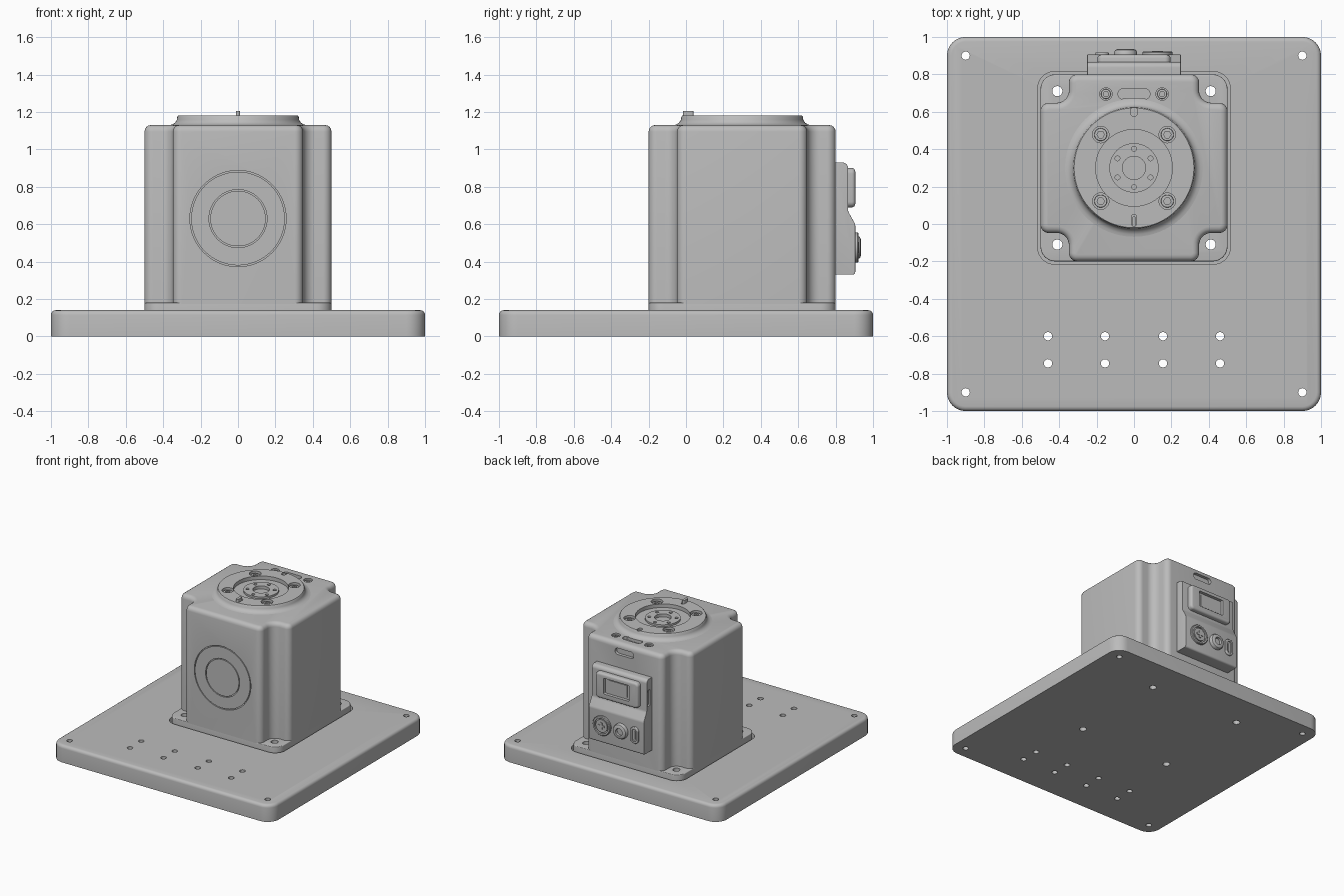
import bpy, bmesh, math
from mathutils import Matrix, Vector

cube = bpy.data.objects.get("Cube")
if cube:
    bpy.data.objects.remove(cube, do_unlink=True)

grey = bpy.data.materials.new("plain grey")
grey.use_nodes = True
COLOUR = (0.5, 0.5, 0.5, 1)
grey.diffuse_color = COLOUR
grey.node_tree.nodes["Principled BSDF"].inputs["Base Color"].default_value = COLOUR

# Local z points up, out of the front, out of the back, or along x
UP = Matrix.Identity(4)
FRONT = Matrix.Rotation(math.pi / 2, 4, 'X')
BACK = Matrix.Rotation(math.pi, 4, 'Z') @ FRONT
SIDE = Matrix(((0, 0, 1), (1, 0, 0), (0, 1, 0))).to_4x4()


def finish(name, bm, frame):
    bmesh.ops.recalc_face_normals(bm, faces=bm.faces)
    bm.transform(frame)
    mesh = bpy.data.meshes.new(name)
    bm.to_mesh(mesh)
    bm.free()
    mesh.materials.append(grey)
    obj = bpy.data.objects.new(name, mesh)
    bpy.context.collection.objects.link(obj)
    return obj


def rounded(points, radius, steps=8):
    """Outline with every corner replaced by an arc; radius may vary per corner."""
    pts = [Vector(p) for p in points]
    radii = radius if isinstance(radius, list) else [radius] * len(pts)
    out = []
    for i, p in enumerate(pts):
        a = (pts[i - 1] - p).normalized()
        b = (pts[(i + 1) % len(pts)] - p).normalized()
        half = a.angle(b) / 2
        r = radii[i]
        centre = p + (a + b).normalized() * r / math.sin(half)
        start = p + a * r / math.tan(half) - centre
        end = p + b * r / math.tan(half) - centre
        turn = start.angle_signed(end)
        for k in range(steps + 1):
            out.append(centre + Matrix.Rotation(-turn * k / steps, 2) @ start)
    return out


def box(cx, cy, hx, hy, r):
    return rounded([(cx - hx, cy - hy), (cx + hx, cy - hy),
                    (cx + hx, cy + hy), (cx - hx, cy + hy)], r)


def circle(cx, cy, r, n=32, phase=0):
    return [(cx + r * math.cos(phase + math.tau * i / n),
             cy + r * math.sin(phase + math.tau * i / n)) for i in range(n)]


def prism(name, outline, z0, z1, frame=UP, bevel=0, both=False):
    bm = bmesh.new()
    base = bm.faces.new([bm.verts.new((p[0], p[1], z0)) for p in outline])
    side = bmesh.ops.extrude_face_region(bm, geom=[base], use_keep_orig=True)
    top = [g for g in side["geom"] if isinstance(g, bmesh.types.BMFace)][0]
    bmesh.ops.translate(bm, verts=top.verts, vec=(0, 0, z1 - z0))
    if bevel:
        edges = list(top.edges) + (list(base.edges) if both else [])
        bmesh.ops.bevel(bm, geom=edges, offset=bevel, segments=4,
                        profile=0.5, affect='EDGES', clamp_overlap=True)
    return finish(name, bm, frame)


def lathe(name, profile, cx, cy, frame=UP, n=64):
    """Turn a closed (radius, height) loop round the local z axis."""
    bm = bmesh.new()
    rings = [[bm.verts.new((x, y, z)) for x, y in circle(cx, cy, r, n)] for r, z in profile]
    for j, ring in enumerate(rings):
        low = rings[j - 1]
        if profile[j][0] + profile[j - 1][0] > 0:
            for i in range(n):
                k = (i + 1) % n
                bm.faces.new((low[i], low[k], ring[k], ring[i]))
    bmesh.ops.remove_doubles(bm, verts=bm.verts, dist=1e-5)
    return finish(name, bm, frame)


def cut(target, *cutters):
    for c in cutters:
        c.hide_render = True
        mod = target.modifiers.new("cut", 'BOOLEAN')
        mod.operation, mod.solver, mod.object = 'DIFFERENCE', 'EXACT', c
        bpy.context.view_layer.objects.active = target
        bpy.ops.object.modifier_apply(modifier=mod.name)
        bpy.data.objects.remove(c, do_unlink=True)


def drill(target, spots, r, z0, z1, frame=UP):
    cut(target, *[prism("cutter", circle(x, y, r), z0, z1, frame) for x, y in spots])


CY = 0.3  # housing centre in y
corners = [(sx, sy) for sx in (-1, 1) for sy in (-1, 1)]
flange_holes = [(sx * 0.41, CY + sy * 0.41) for sx, sy in corners]

# Base plate with pocket and holes
plate = prism("base_plate", box(0, 0, 1, 1, 0.1), 0, 0.14, bevel=0.025)
cut(plate, prism("cutter", box(0, CY, 0.515, 0.515, 0.09), 0.1, 0.3))
drill(plate, [(sx * 0.9, sy * 0.9) for sx, sy in corners]
      + [(x, y) for x in (-0.46, -0.155, 0.155, 0.46) for y in (-0.6, -0.745)], 0.022, -0.1, 0.3)
drill(plate, flange_holes, 0.027, -0.1, 0.3)

# Mounting flange
flange = prism("mounting_flange", box(0, CY, 0.5, 0.5, 0.08), 0.1, 0.18, bevel=0.006)
drill(flange, flange_holes, 0.027, 0, 0.3)

# Housing with notched corners
A, B = 0.348, 0.5
quarter = [(B, A, 0.045), (A, A, 0.065), (A, B, 0.045)]
cross, radii = [], []
for k in range(4):
    for x, y, r in quarter:
        p = Matrix.Rotation(k * math.pi / 2, 2) @ Vector((x, y))
        cross.append((p.x, p.y + CY))
        radii.append(r)
housing = prism("housing", rounded(cross, radii), 0.11, 1.13, bevel=0.035)
for r in (0.148, 0.25):
    cut(housing, lathe("cutter", [(r, 0.19), (r + 0.007, 0.19), (r + 0.007, 0.25), (r, 0.25)],
                       0, 0.63, FRONT, 96))
cut(housing, prism("cutter", box(0, 0.695, 0.085, 0.028, 0.027), 1.105, 1.2),
    prism("cutter", box(0, 1.06, 0.085, 0.026, 0.025), 0.775, 0.9, BACK))
drill(housing, [(-0.15, 0.695), (0.15, 0.695)], 0.033, 1.1, 1.2)


def screw(name, x, y, r, z0, z1):
    head = prism(name, circle(x, y, r), z0, z1, bevel=0.004)
    cut(head, prism("cutter", circle(x, y, r * 0.58, 6), z1 - 0.012, z1 + 0.1))


for s in (-1, 1):
    screw("rear_screw", s * 0.15, 0.695, 0.026, 1.09, 1.122)

# Output turntable
disc = lathe("output_disc", [(0, 1.1), (0.375, 1.1), (0.375, 1.129), (0.355, 1.132),
                             (0.337, 1.142), (0.327, 1.158), (0.325, 1.174), (0.32, 1.18),
                             (0.205, 1.18), (0.205, 1.15), (0.132, 1.15), (0.132, 1.165),
                             (0.062, 1.165), (0.062, 1.14), (0, 1.14)], 0, CY, n=96)
bolts = [(sx * 0.178, CY + sy * 0.178) for sx, sy in corners]
drill(disc, bolts, 0.044, 1.145, 1.3)
drill(disc, circle(0, CY, 0.102, 6, math.pi / 2), 0.013, 1.145, 1.3)
cut(disc, prism("cutter", box(0, 0.6, 0.018, 0.024, 0.017), 1.165, 1.3),
    prism("cutter", box(0, 0.02, 0.014, 0.032, 0.013), 1.165, 1.3))
for x, y in bolts:
    screw("disc_bolt", x, y, 0.034, 1.13, 1.168)
prism("index_pin", box(0, 0.012, 0.011, 0.028, 0.01), 1.15, 1.205)

# Rear control panel
side = rounded([(0.78, 0.33), (0.905, 0.33), (0.905, 0.6), (0.866, 0.67),
                (0.866, 0.93), (0.78, 0.93)], [0.002, 0.015, 0.04, 0.04, 0.03, 0.002])
panel = prism("control_panel", side, -0.25, 0.25, SIDE, 0.018, True)
cut(panel, prism("cutter", box(0.838, 0.775, 0.016, 0.065, 0.006), -0.3, -0.235, SIDE))
prism("side_connector", box(0.838, 0.775, 0.008, 0.045, 0.004), -0.24, -0.228, SIDE)

# Screen surround and recessed screen
surround = prism("screen_surround", box(0, 0.795, 0.195, 0.105, 0.03), 0.84, 0.905, BACK, 0.018)
cut(surround, prism("cutter", box(0, 0.8, 0.115, 0.065, 0.006), 0.88, 1, BACK))
prism("screen", box(0, 0.8, 0.085, 0.05, 0.003), 0.87, 0.886, BACK)

# Buttons and socket
lathe("large_socket", [(0, 0.89), (0.08, 0.89), (0.08, 0.918), (0.075, 0.923), (0.062, 0.923),
                       (0.062, 0.908), (0.052, 0.908), (0.052, 0.92), (0, 0.92)], -0.125, 0.475, BACK)
for hx, hy in ((0.03, 0.008), (0.008, 0.03)):
    prism("socket_cross", box(-0.125, 0.475, hx, hy, 0.003), 0.91, 0.926, BACK)
lathe("round_button", [(0, 0.89), (0.062, 0.89), (0.062, 0.918), (0.056, 0.93), (0.042, 0.936),
                       (0.03, 0.936), (0.03, 0.915), (0, 0.915)], 0.045, 0.475, BACK)
slot = prism("slot_frame", box(0.17, 0.475, 0.036, 0.068, 0.034), 0.89, 0.918, BACK, 0.006)
cut(slot, prism("cutter", box(0.17, 0.475, 0.02, 0.05, 0.019), 0.907, 1, BACK))
prism("slot_tongue", box(0.17, 0.475, 0.007, 0.035, 0.006), 0.9, 0.914, BACK)

# Smooth shading with sharp edges kept
bpy.ops.object.select_all(action='DESELECT')
for obj in bpy.context.collection.objects:
    if obj.type == 'MESH' and grey.name in obj.data.materials:
        obj.select_set(True)
        bpy.context.view_layer.objects.active = obj
bpy.ops.object.shade_smooth_by_angle(angle=math.radians(35))
